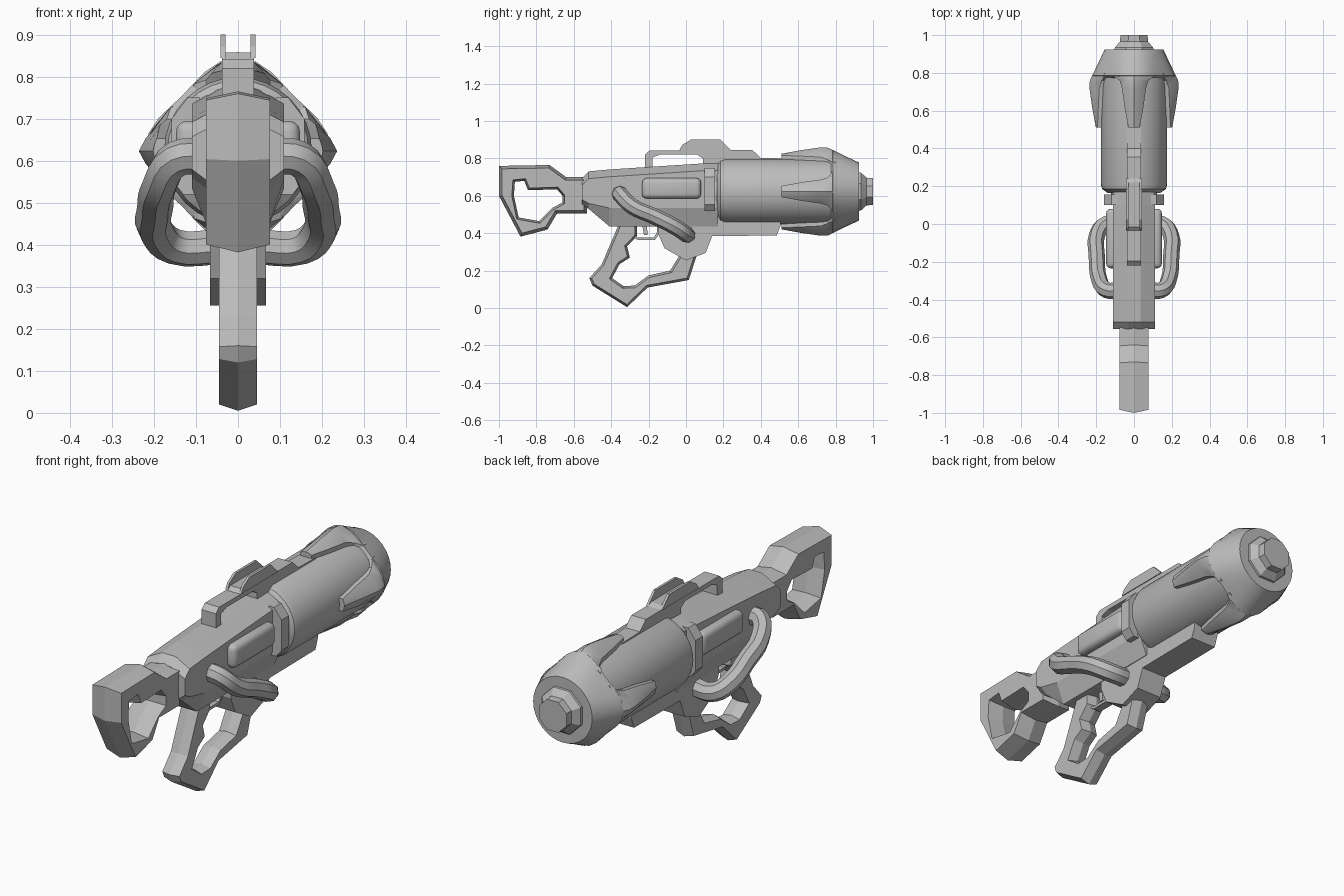
import bpy, bmesh, math
from mathutils import Vector

cube = bpy.data.objects.get("Cube")
if cube:
    bpy.data.objects.remove(cube, do_unlink=True)

grey = bpy.data.materials.new("plain grey")
grey.use_nodes = True
GREY = (0.5, 0.5, 0.5, 1)
grey.diffuse_color = GREY
grey.node_tree.nodes["Principled BSDF"].inputs["Base Color"].default_value = GREY
AXIS_Z = 0.623


def finish(name, bm, smooth=None):
    bmesh.ops.recalc_face_normals(bm, faces=bm.faces[:])
    me = bpy.data.meshes.new(name)
    bm.to_mesh(me)
    bm.free()
    ob = bpy.data.objects.new(name, me)
    bpy.context.collection.objects.link(ob)
    me.materials.append(grey)
    if smooth:
        bpy.ops.object.select_all(action='DESELECT')
        ob.select_set(True)
        bpy.context.view_layer.objects.active = ob
        bpy.ops.object.shade_smooth_by_angle(angle=math.radians(smooth))
    return ob


def shrink(points, d):
    """Move a closed 2D outline inwards by d (negative: outwards)."""
    pts = [Vector(p) for p in points]
    n = len(pts)
    area = sum(pts[i].x * pts[(i + 1) % n].y - pts[(i + 1) % n].x * pts[i].y for i in range(n))
    s = 1 if area > 0 else -1
    out = []
    for i in range(n):
        a = (pts[i] - pts[i - 1]).normalized()
        b = (pts[(i + 1) % n] - pts[i]).normalized()
        na, nb = Vector((-a.y, a.x)), Vector((-b.y, b.x))
        out.append(pts[i] + s * d * (na + nb) / max(1 + na.dot(nb), 0.5))
    return out


def slab(name, outline, half, ridge=0.0, hole=None, x=0.0):
    """Side profile (y, z) extruded across x, optionally ridged along its middle."""
    bm = bmesh.new()
    side_edges = {-half: [], half: []}
    for pts, d in [(outline, ridge)] + ([(hole, -ridge * 0.7)] if hole else []):
        layers = []
        for px in ((-half, 0, half) if ridge else (-half, half)):
            ring = shrink(pts, d) if px else pts
            layers.append([bm.verts.new((x + px, p[0], p[1])) for p in ring])
        n = len(pts)
        for a, b in zip(layers, layers[1:]):
            for i in range(n):
                j = (i + 1) % n
                bm.faces.new((a[i], a[j], b[j], b[i]))
        for px, ring in ((-half, layers[0]), (half, layers[-1])):
            side_edges[px] += [bm.edges.get((ring[i], ring[(i + 1) % n])) for i in range(n)]
    for edges in side_edges.values():
        bmesh.ops.triangle_fill(bm, edges=edges, use_beauty=True)
    return finish(name, bm)


def loft(name, rings, smooth=None):
    bm = bmesh.new()
    layers = [[bm.verts.new(p) for p in ring] for ring in rings]
    n = len(rings[0])
    for a, b in zip(layers, layers[1:]):
        for i in range(n):
            j = (i + 1) % n
            bm.faces.new((a[i], a[j], b[j], b[i]))
    bm.faces.new(layers[0])
    bm.faces.new(layers[-1])
    return finish(name, bm, smooth)


def turned(name, profile, sides, smooth=None):
    """Round part along y; profile rows are y, radius on the axes, radius on the diagonals."""
    rings = []
    for y, ra, rd in profile:
        ring = []
        for i in range(sides):
            t = 2 * math.pi * (i + 0.5 * (sides == 8)) / sides
            r = rd + (ra - rd) * math.cos(2 * t) ** 2
            ring.append((r * math.sin(t), y, AXIS_Z + r * math.cos(t)))
        rings.append(ring)
    return loft(name, rings, smooth)


# Open-frame stock
slab("stock",
     [(-1, .76), (-.73, .765), (-.64, .70), (-.53, .70), (-.53, .505), (-.69, .505),
      (-.74, .42), (-.885, .382), (-1, .60)], .076, .016,
     [(-.915, .675), (-.865, .68), (-.845, .63), (-.69, .635), (-.66, .60), (-.66, .565),
      (-.715, .535), (-.785, .465), (-.895, .485), (-.92, .60)])

# Receiver with ridged top and tapered underside
rings = []
for y, top, low in [(-.555, .70, .55), (-.52, .735, .53), (-.41, .745, .437), (.10, .778, .437), (.17, .78, .437)]:
    mid = max(.535, low + .03)
    half = [(.035, top - .004), (.11, top - .043), (.11, mid), (.07, low)]
    rings.append([(px, y, z) for px, z in half] + [(-px, y, z) for px, z in reversed(half)])
loft("receiver", rings)

# Lower block and rail under the barrel
slab("lower_block",
     [(-.15, .50), (-.15, .40), (-.115, .32), (0, .255), (.105, .295), (.14, .385),
      (.485, .388), (.505, .44), (.505, .50)], .067)

# Looped grip
slab("grip",
     [(-.35, .47), (-.45, .235), (-.517, .16), (-.50, .12), (-.315, .005), (-.205, .11),
      (.015, .15), (.06, .29), (-.03, .29), (-.085, .20), (-.20, .175), (-.275, .12),
      (-.335, .118), (-.395, .16), (-.355, .235), (-.30, .27), (-.315, .33), (-.262, .385),
      (-.262, .47)], .045, .012)

# Trigger and its guard
slab("trigger", [(-.235, .45), (-.225, .39), (-.205, .39), (-.21, .45)], .012)
slab("trigger_guard",
     [(-.29, .385), (-.26, .365), (-.165, .365), (-.14, .40), (-.14, .45), (-.155, .45),
      (-.155, .405), (-.172, .378), (-.26, .378), (-.28, .395)], .02)

# Carry handle running into the top rail, with two sight ears
slab("carry_handle",
     [(-.22, .74), (-.22, .82), (-.195, .842), (-.035, .842), (-.015, .858), (.22, .858),
      (.24, .845), (.355, .845), (.40, .803), (.53, .80), (.53, .74), (.09, .74),
      (.09, .80), (.06, .82), (-.14, .82), (-.18, .805), (-.18, .74)], .038)
for side, s in (("left", 1), ("right", -1)):
    slab("sight_ear_" + side,
         [(-.035, .845), (-.02, .872), (.025, .90), (.185, .90), (.24, .845)], .006, x=s * .036)

# Barrel and its core
turned("barrel", [(.165, .14, .14), (.185, .168, .168), (.21, .176, .176), (.80, .176, .176)], 32, 25)
turned("barrel_core", [(.05, .10, .10), (.18, .125, .125)], 16, 30)

# Muzzle head
turned("muzzle_head", [(.77, .17, .17), (.785, .222, .187), (.85, .19, .178), (.925, .155, .155),
                       (.925, .125, .125)], 32, 30)
turned("muzzle_tip", [(.90, .115, .115), (.935, .11, .11), (.965, .08, .08), (1, .078, .078)], 8)

# Four tapering prongs gripping the barrel
for k, label in enumerate(("top", "left", "bottom", "right")):
    ang = k * math.pi / 2
    rings = []
    for y, hw, r in [(.51, .03, .202), (.62, .05, .222), (.72, .064, .236), (.76, .076, .234),
                     (.78, .105, .224), (.80, .11, .213)]:
        edge = math.sqrt(max((.182 if hw < .1 else .188) ** 2 - hw * hw, 0)) + (.014 if hw < .07 else .004)
        inner = math.sqrt(.16 ** 2 - hw * hw)
        sec = [(-hw, inner), (-hw, edge), (-hw * .5, (edge + 2 * r) / 3), (0, r),
               (hw * .5, (edge + 2 * r) / 3), (hw, edge), (hw, inner)]
        rings.append([(u * math.cos(ang) + v * math.sin(ang), y,
                       AXIS_Z - u * math.sin(ang) + v * math.cos(ang)) for u, v in sec])
    loft("prong_" + label, rings, 35)

for side, s in (("left", 1), ("right", -1)):
    # Clamp between receiver and barrel
    sec = [(.09, .75), (.12, .75), (.158, .70), (.158, .555), (.13, .52), (.09, .52)]
    loft("clamp_" + side, [[(s * px, y, z) for px, z in sec] for y in (.10, .155)])

    # Rounded side pad
    bm = bmesh.new()
    bmesh.ops.create_cube(bm, size=1)
    for v in bm.verts:
        v.co = Vector((s * .11 + v.co.x * .075, -.077 + v.co.y * .315, .64 + v.co.z * .11))
    bmesh.ops.bevel(bm, geom=bm.edges[:], offset=.025, segments=3, affect='EDGES', profile=.5)
    finish("side_pad_" + side, bm, 40)

    # Bent side tube
    cu = bpy.data.curves.new("side_tube_" + side, 'CURVE')
    cu.dimensions = '3D'
    cu.bevel_depth = .043
    cu.bevel_resolution = 2
    cu.resolution_u = 4
    cu.use_fill_caps = True
    path = [(.08, -.35, .61), (.145, -.35, .605), (.185, -.29, .545), (.197, -.17, .49),
            (.196, -.06, .435), (.15, 0, .395), (.04, .005, .395)]
    sp = cu.splines.new('BEZIER')
    sp.bezier_points.add(len(path) - 1)
    for bp, (px, py, pz) in zip(sp.bezier_points, path):
        bp.co = (s * px, py, pz)
        bp.handle_left_type = bp.handle_right_type = 'AUTO'
    cu.materials.append(grey)
    tube = bpy.data.objects.new("side_tube_" + side, cu)
    bpy.context.collection.objects.link(tube)
    bpy.ops.object.select_all(action='DESELECT')
    tube.select_set(True)
    bpy.context.view_layer.objects.active = tube
    bpy.ops.object.convert(target='MESH')
    bpy.ops.object.shade_smooth_by_angle(angle=math.radians(40))
